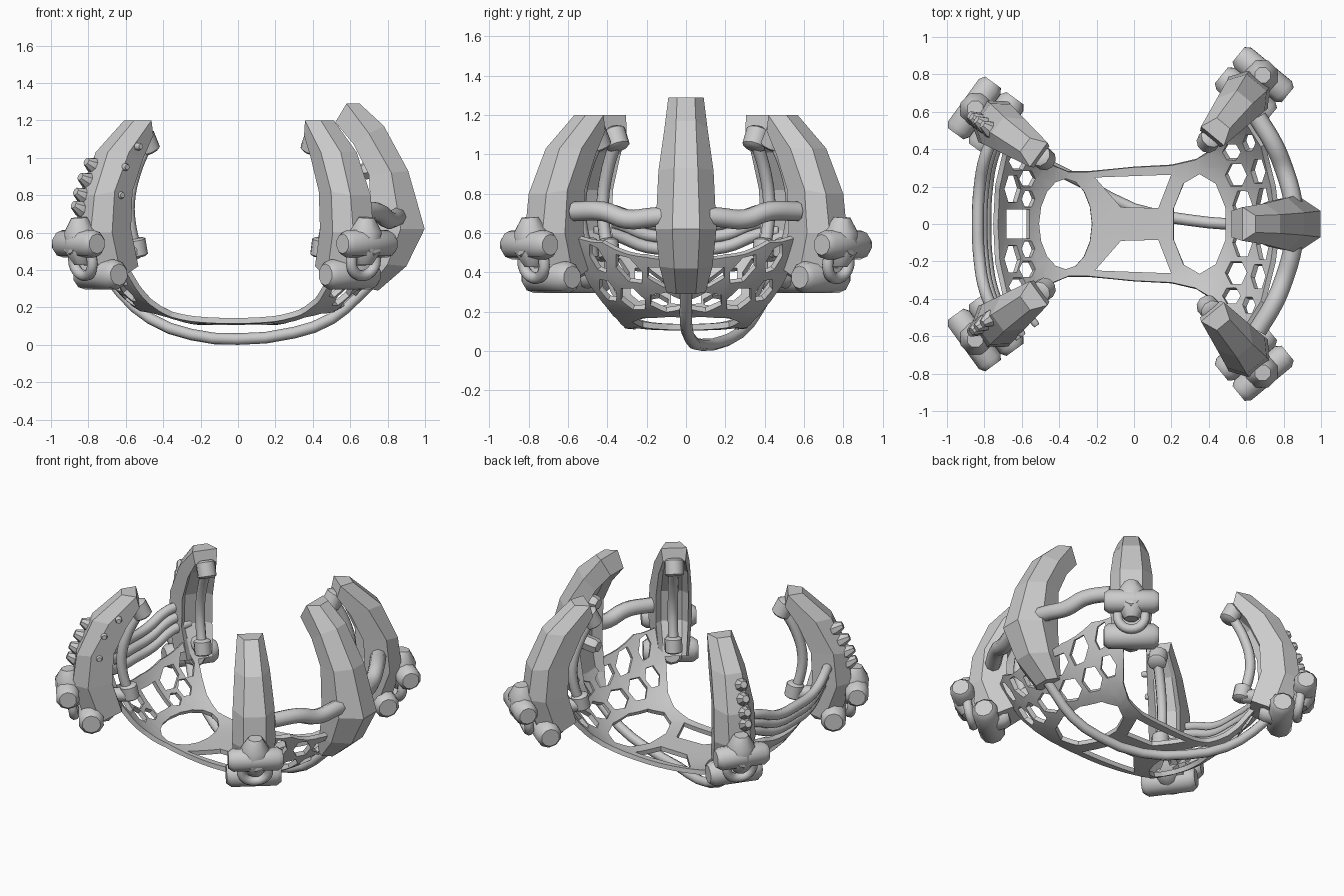
import bpy, bmesh, math
from mathutils import Vector

if "Cube" in bpy.data.objects:
    bpy.data.objects.remove(bpy.data.objects["Cube"])

def smooth_by_angle(ob, deg):
    bpy.ops.object.select_all(action='DESELECT')
    ob.select_set(True)
    bpy.context.view_layer.objects.active = ob
    for m in list(ob.modifiers):
        bpy.ops.object.modifier_apply(modifier=m.name)
    bpy.ops.object.shade_smooth_by_angle(angle=math.radians(deg))

def add_mesh(name, bm):
    bmesh.ops.recalc_face_normals(bm, faces=bm.faces[:])
    me = bpy.data.meshes.new(name)
    bm.to_mesh(me)
    bm.free()
    ob = bpy.data.objects.new(name, me)
    bpy.context.collection.objects.link(ob)
    return ob

def loft(name, rings, caps=None):
    bm = bmesh.new()
    vs = [[bm.verts.new(p) for p in ring] for ring in rings]
    n = len(vs[0])
    for a, b in zip(vs, vs[1:]):
        for i in range(n):
            bm.faces.new((a[i], a[(i + 1) % n], b[(i + 1) % n], b[i]))
    for end in (vs[0], vs[-1]):
        for cap in caps or (range(n),):
            bm.faces.new([end[i] for i in cap])
    return add_mesh(name, bm)

def barrel(name, p0, p1, r, ch=0.03, n=10, tip=0.72):
    """Cylinder between two points with chamfered ends."""
    p0, p1 = Vector(p0), Vector(p1)
    d = (p1 - p0).normalized()
    u = d.orthogonal().normalized()
    v = d.cross(u)
    rings = []
    for c, s in ((p0, tip), (p0 + d * ch, 1), (p1 - d * ch, 1), (p1, tip)):
        rings.append([c + (u * math.cos(t) + v * math.sin(t)) * r * s
                      for t in (2 * math.pi * (i + .5) / n for i in range(n))])
    smooth_by_angle(loft(name, rings), 40)

def pipe(name, pts, r, res=4):
    cu = bpy.data.curves.new(name, 'CURVE')
    cu.dimensions = '3D'
    cu.bevel_depth = r
    cu.bevel_resolution = 2
    cu.resolution_u = res
    cu.use_fill_caps = True
    sp = cu.splines.new('BEZIER')
    sp.bezier_points.add(len(pts) - 1)
    for b, p in zip(sp.bezier_points, pts):
        b.co = p
        b.handle_left_type = b.handle_right_type = 'AUTO'
    ob = bpy.data.objects.new(name, cu)
    bpy.context.collection.objects.link(ob)

def polar(deg, shift=0.0):
    """Place (radius, sideways, height) around the centre at an angle."""
    c, s = math.cos(math.radians(deg)), math.sin(math.radians(deg))
    return lambda r, t, z: Vector((r * c - (t + shift) * s, r * s + (t + shift) * c, z))

def claw(name, P, stations):
    # station: inner r,z / side r,z / outer r,z / half widths inner, side, outer
    rings = []
    for k, (ir, iz, sr, sz, orr, oz, wi, ws, wo) in enumerate(stations):
        f = 0 if k in (0, len(stations) - 1) else .35     # channel depth
        cr, cz = ir + (sr - ir) * f, iz + (sz - iz) * f
        rings.append([P(ir, -wi, iz), P(sr, -ws, sz), P(orr, -wo, oz),
                      P(orr, wo, oz), P(sr, ws, sz), P(ir, wi, iz),
                      P(cr, wi * .65, cz), P(cr, -wi * .65, cz)])
    loft(name, rings, ((1, 2, 3, 4), (0, 1, 4, 5, 6, 7)))

CORNER = [(.61, 1.12, .63, 1.20, .72, 1.20, .07, .08, .045),
          (.69, 1.00, .80, 1.03, .90, 1.03, .09, .11, .055),
          (.77, .82, .91, .82, 1.0, .80, .10, .13, .07),
          (.78, .62, .93, .60, 1.025, .60, .10, .135, .07),
          (.72, .42, .85, .36, .94, .33, .085, .11, .06)]
REAR = [(.52, 1.19, .58, 1.29, .65, 1.29, .07, .09, .045),
        (.62, 1.07, .70, 1.13, .78, 1.17, .09, .11, .05),
        (.70, .91, .82, .92, .91, .93, .11, .14, .06),
        (.715, .62, .87, .62, .998, .62, .12, .155, .07),
        (.69, .42, .80, .43, .90, .42, .11, .135, .06),
        (.66, .31, .70, .30, .75, .29, .08, .10, .05)]

# Four corner claws with inner tube, clips and actuator cluster
for deg in (50.5, -50.5, 144, -144):
    right = abs(deg) < 90
    P = polar(deg, math.copysign(.025, -deg) if right else 0)
    tag = ('right' if right else 'left') + ('_back' if deg > 0 else '_front')
    claw(tag + '_claw', P, CORNER)
    pipe(tag + '_inner_tube', [P(.61, 0, 1.06), P(.68, 0, .92), P(.72, 0, .76),
                               P(.71, 0, .63), P(.67, 0, .5)], .032)
    barrel(tag + '_top_clip', P(.58, 0, 1.03), P(.63, 0, 1.13), .06, .012)
    barrel(tag + '_bottom_clip', P(.66, 0, .47), P(.68, 0, .57), .055, .01)
    barrel(tag + '_clip_mount', P(.66, 0, .5), P(.84, 0, .5), .045, .01)
    barrel(tag + '_upper_actuator', P(1.055, -.17, .54), P(1.055, .17, .54), .074)
    barrel(tag + '_lower_actuator', P(.91, -.17, .375), P(.91, .17, .375), .08)
    barrel(tag + '_actuator_post', P(1.03, 0, .43), P(1.05, 0, .68), .09, .07, 8, .5)
    barrel(tag + '_actuator_mount', P(.9, 0, .54), P(1.12, 0, .54), .075)
    barrel(tag + '_lower_mount', P(.78, 0, .4), P(.95, 0, .37), .07)
    pipe(tag + '_loop_hose', [P(1.03, -.08, .5), P(1.02, -.075, .41), P(1.01, 0, .37),
                              P(1.02, .075, .41), P(1.03, .08, .5)], .03)
    if not right:
        # Spikes on the spine, and small studs on the front flank
        s = 1 if deg > 0 else -1
        for r, z in ((.90, .95), (.94, .87), (.97, .79), (.985, .72)):
            barrel(tag + '_spike', P(r - .04, s * .04, z - .02),
                   P(r + .07, s * .045, z + .03), .045, .05, 8, .5)
        if s < 0:
            for r, z in ((.74, 1.06), (.83, .95), (.86, .8)):
                barrel(tag + '_stud', P(r, .07, z), P(r, .135, z), .02, .012)

# Large fifth claw on the right
claw('large_claw', polar(0), REAR)
for z, x in ((.95, .70), (.66, .70)):
    barrel('large_claw_clip', (x - .04, 0, z - .02), (x + .12, 0, z), .05, .02, 6)

# Perforated cradle: flat outline with holes, bent into a bowl
def ngon(cx, cy, rx, ry, n=6, rot=0.0):
    return [(cx + rx * math.cos(rot + 2 * math.pi * i / n),
             cy + ry * math.sin(rot + 2 * math.pi * i / n)) for i in range(n)]

half = [(.77, 0), (.745, .2), (.69, .42), (.6, .56), (.5, .5), (.42, .4), (.33, .345),
        (.2, .315), (0, .305), (-.25, .28), (-.35, .28), (-.47, .33), (-.6, .42),
        (-.68, .42), (-.73, .2), (-.74, 0)]
loops = [half + [(x, -y) for x, y in reversed(half[1:-1])],
         ngon(-.37, 0, .145, .245, 16), ngon(.355, 0, .15, .27, 10, math.pi / 10),
         ngon(-.63, 0, .09, .11, 4, math.pi / 4)]
slot = [(-.21, .25), (.2, .265), (.13, .085), (-.07, .09)]
HOLES = [(-.575, .135, .037, .05), (-.66, .19, .045, .085), (-.58, .245, .045, .05),
         (-.63, .34, .05, .055), (.59, .1, .055, .09), (.555, .265, .06, .07),
         (.53, .39, .05, .05), (.70, .11, .035, .095), (.675, .285, .04, .075),
         (.625, .44, .035, .05)]
for s in (1, -1):
    loops.append([(x, y * s) for x, y in slot])
    loops += [ngon(cx, cy * s, rx, ry) for cx, cy, rx, ry in HOLES]
bm = bmesh.new()
for lp in loops:
    vs = [bm.verts.new((x, y, 0)) for x, y in lp]
    for i in range(len(vs)):
        bm.edges.new((vs[i - 1], vs[i]))
bmesh.ops.triangle_fill(bm, use_beauty=True, edges=bm.edges[:], normal=(0, 0, 1))
for axis in ((1, 0, 0), (0, 1, 0)):
    for i in range(-13, 14):
        bmesh.ops.bisect_plane(bm, geom=bm.verts[:] + bm.edges[:] + bm.faces[:],
                               plane_co=Vector(axis) * (i * .06 + .003), plane_no=axis)
for v in bm.verts:
    rho = math.hypot(v.co.x, v.co.y)
    v.co.z = .12 + 1.03 * rho ** 4
cradle = add_mesh('cradle', bm)
mod = cradle.modifiers.new('thickness', 'SOLIDIFY')
mod.thickness = .03
mod.offset = 0
smooth_by_angle(cradle, 35)

# Hoses joining the right claws, and the triple hoses joining the left claws
for s in (-1, 1):
    pipe('right_hose', [(.86, .05 * s, .69), (.84, .17 * s, .68), (.80, .3 * s, .67),
                        (.75, .42 * s, .71), (.66, .57 * s, .71)], .05)
for i in range(3):
    z, x = .53 + .06 * i, -.765 - .02 * i
    pipe('left_hose', [(x + .06, -.48, z + .08), (x + .01, -.36, z + .06), (x - .02, -.2, z),
                       (x - .03, 0, z - .01), (x - .02, .2, z), (x + .01, .36, z + .06),
                       (x + .06, .48, z + .08)], .032)

# Pipe running under the cradle
pipe('under_pipe', [(.72, 0, .34), (.64, 0, .26), (.5, .0, .14), (.3, .02, .065),
                    (0, .08, .031), (-.25, .21, .055), (-.47, .32, .14),
                    (-.62, .4, .27), (-.7, .48, .38)], .031, 2)
